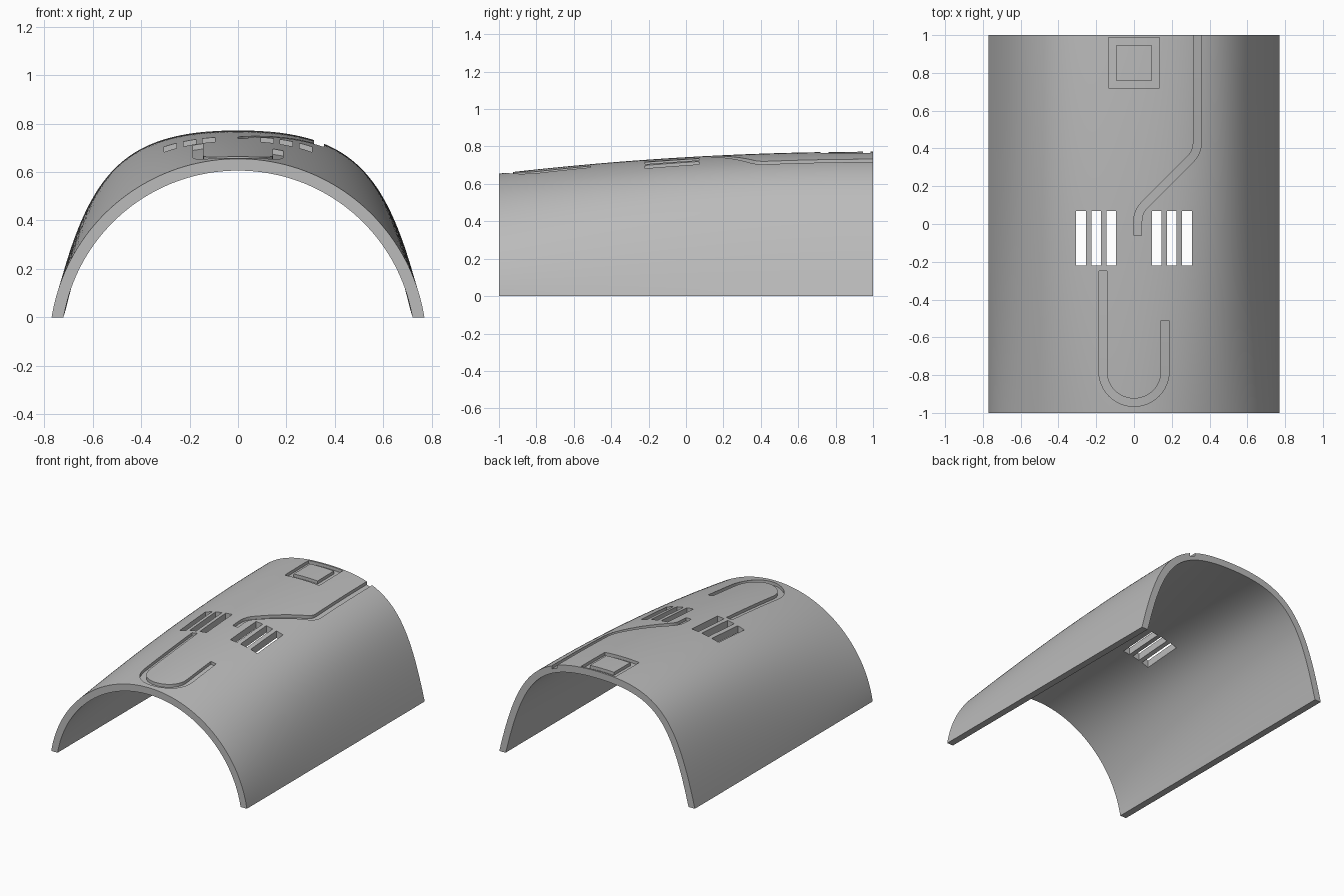
import bpy, bmesh, math
from mathutils import Vector

if "Cube" in bpy.data.objects:
    bpy.data.objects.remove(bpy.data.objects["Cube"], do_unlink=True)

WALL, DEPTH, HALF = 0.049, 0.022, 0.021
# half-section control points, from the lower edge to the crown
FRONT = [Vector(p) for p in ((.77, 0), (.709, .378), (.383, .655), (0, .655))]
BACK = [Vector(p) for p in ((.77, 0), (.63, .58), (.50, .772), (0, .772))]

grey = bpy.data.materials.new("plain grey")
grey.use_nodes = True
colour = (.5, .5, .5, 1)
grey.diffuse_color = colour
grey.node_tree.nodes["Principled BSDF"].inputs["Base Color"].default_value = colour


def section(y, t):
    """Point and inward normal of the outer half-section at depth y."""
    s = 1 - ((1 - max(-1, min(1, y))) / 2) ** 2
    a, b, c, d = (f.lerp(k, s) for f, k in zip(FRONT, BACK))
    u = 1 - t
    p = a * u**3 + b * (3 * u * u * t) + c * (3 * u * t * t) + d * t**3
    v = ((b - a) * u * u + (c - b) * (2 * u * t) + (d - c) * t * t).normalized()
    return p, Vector((-v.y, -v.x)) if v.x > 0 else Vector((-v.y, v.x))


def height(x, y):
    """Height of the outer surface above (x, y)."""
    lo, hi = 0, 1
    for _ in range(30):
        mid = (lo + hi) / 2
        if section(y, mid)[0].x > abs(x):
            lo = mid
        else:
            hi = mid
    return section(y, lo)[0].y


def make_object(name, bm):
    bmesh.ops.recalc_face_normals(bm, faces=bm.faces)
    mesh = bpy.data.meshes.new(name)
    bm.to_mesh(mesh)
    bm.free()
    ob = bpy.data.objects.new(name, mesh)
    bpy.context.collection.objects.link(ob)
    mesh.materials.append(grey)
    return ob


def loft(name, rings, closed=False):
    """Skin a row of closed rings, capping the ends unless it loops."""
    bm = bmesh.new()
    rows = [[bm.verts.new(p) for p in ring] for ring in rings]
    pairs = list(zip(rows, rows[1:]))
    if closed:
        pairs.append((rows[-1], rows[0]))
    else:
        bm.faces.new(rows[0])
        bm.faces.new(rows[-1])
    n = len(rows[0])
    for r, q in pairs:
        for i in range(n):
            j = (i + 1) % n
            bm.faces.new((r[i], r[j], q[j], q[i]))
    return make_object(name, bm)


def shell_ring(y, n=40):
    outer, inner = [], []
    for i in range(n + 1):
        p, normal = section(y, i / n)
        q = p + normal * WALL
        if i == 0:
            q = Vector((p.x - WALL, 0))
        outer.append(p)
        inner.append(q)
    inner[-1].x = 0
    right_to_left = lambda pts: pts + [Vector((-p.x, p.y)) for p in pts[-2::-1]]
    loop = right_to_left(outer) + right_to_left(inner)[::-1]
    return [(p.x, y, p.y) for p in loop]


def subdivide(points, closed=False, step=.05):
    """Add points along the long runs of a path."""
    out = []
    ends = points[1:] + (points[:1] if closed else [])
    for a, b in zip(points, ends):
        n = max(1, math.ceil((b - a).length / step))
        out += [a.lerp(b, i / n) for i in range(n)]
    return out if closed else out + [points[-1]]


def fillet(a, corner, b, size=.05, n=8):
    """Rounded corner between two runs."""
    p = corner + (a - corner).normalized() * size
    q = corner + (b - corner).normalized() * size
    return [p.lerp(corner, i / n).lerp(corner.lerp(q, i / n), i / n) for i in range(n + 1)]


def groove(name, points, closed=False):
    """Cutter whose floor follows the surface at a constant depth."""
    pts = subdivide(points, closed)
    rings = []
    for i, p in enumerate(pts):
        before = pts[i - 1] if i or closed else p
        after = pts[(i + 1) % len(pts)] if closed or i < len(pts) - 1 else p
        d0, d1 = (p - before).normalized(), (after - p).normalized()
        d = (d0 + d1).normalized()
        side = Vector((-d.y, d.x)) * HALF / max(d.dot(d1), d.dot(d0))
        l, r = p + side, p - side
        zl, zr = height(l.x, l.y), height(r.x, r.y)
        rings.append([(l.x, l.y, zl - DEPTH), (r.x, r.y, zr - DEPTH),
                      (r.x, r.y, zr + .1), (l.x, l.y, zl + .1)])
    return loft(name, rings, closed)


def box(name, x, y, z, sx, sy, sz):
    bm = bmesh.new()
    bmesh.ops.create_cube(bm, size=1)
    for v in bm.verts:
        v.co = (x + v.co.x * sx, y + v.co.y * sy, z + v.co.z * sz)
    return make_object(name, bm)


# Arched shell
shell = loft("arched_shell", [shell_ring(-1 + i / 20) for i in range(41)])

cutters = []
# Vent slots, three on each side
for side in (-1, 1):
    for x in (.12, .2, .28):
        cutters.append(box("vent_slot", side * x, -.075, .7, .052, .29, .6))

# Hook groove near the front
bend = [Vector((-.165 * math.cos(a), -.78 - .165 * math.sin(a)))
        for a in (math.pi * i / 24 for i in range(25))]
cutters.append(groove("hook_groove", [Vector((-.165, -.25))] + bend + [Vector((.165, -.51))]))

# Cranked groove running out of the back edge
a, b, c, d = (Vector(p) for p in ((.335, 1.05), (.335, .38), (.02, .065), (.02, -.06)))
cutters.append(groove("cranked_groove", [a] + fillet(a, b, c) + fillet(b, c, d) + [d]))

# Square ring groove near the back
square = [Vector((x * .115, .853 + y * .113)) for x, y in ((-1, -1), (1, -1), (1, 1), (-1, 1))]
cutters.append(groove("square_groove", square, True))

# Cut everything out of the shell
bpy.context.view_layer.objects.active = shell
for cutter in cutters:
    cutter.hide_render = True
    mod = shell.modifiers.new("cut", 'BOOLEAN')
    mod.operation, mod.solver, mod.object = 'DIFFERENCE', 'EXACT', cutter
    bpy.ops.object.modifier_apply(modifier=mod.name)
    bpy.data.objects.remove(cutter, do_unlink=True)

bpy.ops.object.select_all(action='DESELECT')
shell.select_set(True)
bpy.ops.object.shade_smooth_by_angle(angle=math.radians(30))
